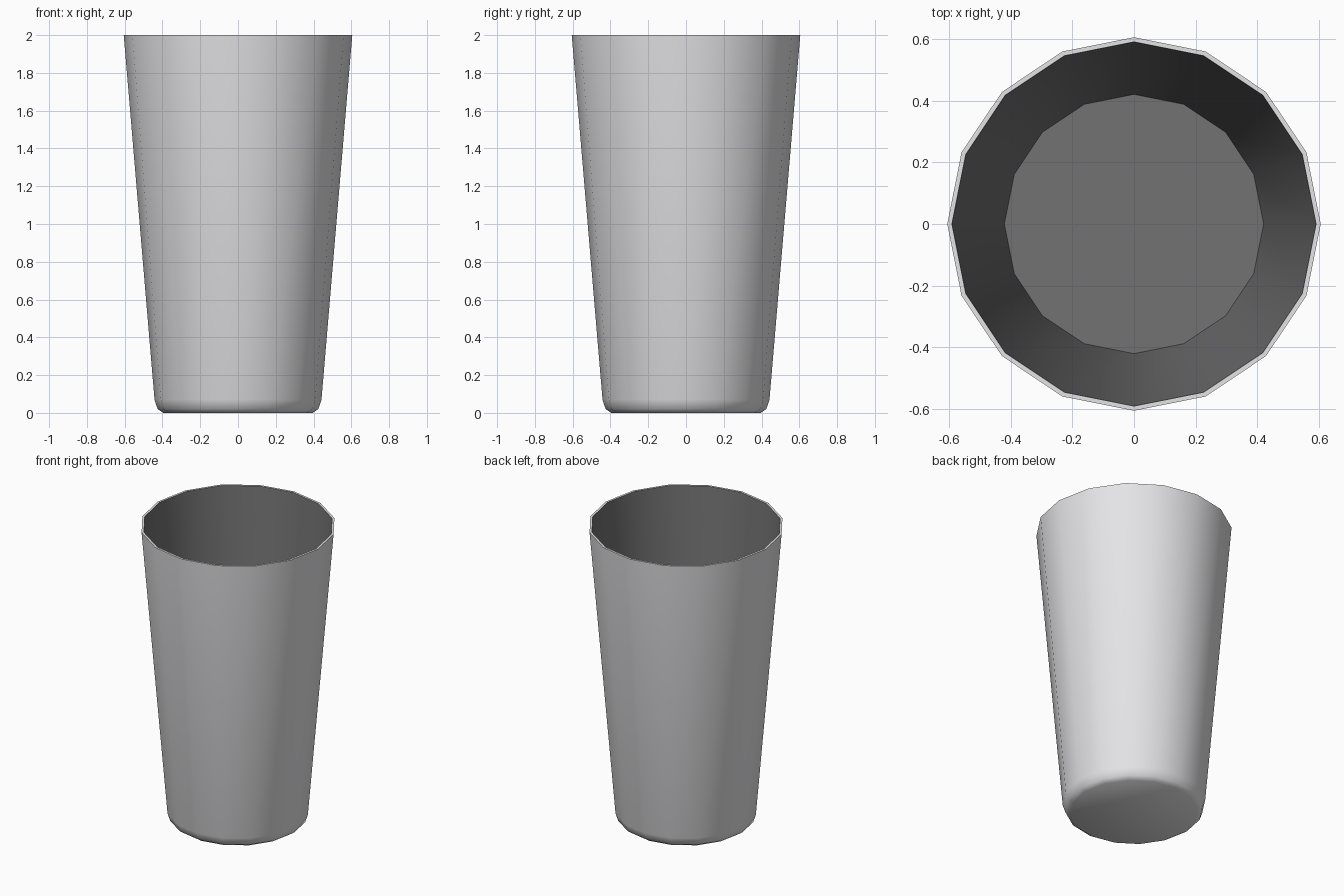
import bpy, bmesh, math

cube = bpy.data.objects.get("Cube")
if cube:
    bpy.data.objects.remove(cube, do_unlink=True)

SIDES = 16


def make_material(name, color):
    mat = bpy.data.materials.new(name)
    mat.use_nodes = True
    mat.diffuse_color = color
    mat.node_tree.nodes["Principled BSDF"].inputs["Base Color"].default_value = color
    return mat


def ring(bm, radius, z):
    steps = [2 * math.pi * i / SIDES for i in range(SIDES)]
    return [bm.verts.new((radius * math.cos(a), radius * math.sin(a), z)) for a in steps]


shell_grey = make_material("light grey shell", (0.8, 0.8, 0.82, 1))
inside_grey = make_material("dark grey inside", (0.17, 0.17, 0.175, 1))

# Profile from the underside, up the outer wall, over the rim and down inside
profile = [(0.395, 0), (0.425, 0.02), (0.442, 0.07),
           (0.605, 2), (0.59, 2), (0.42, 0.05)]
RIM_BAND = 3

bm = bmesh.new()
rings = [ring(bm, r, z) for r, z in profile]
for band, (low, high) in enumerate(zip(rings, rings[1:])):
    for i in range(SIDES):
        j = (i + 1) % SIDES
        face = bm.faces.new((low[i], low[j], high[j], high[i]))
        face.material_index = 1 if band > RIM_BAND else 0

# Underside and inner floor
bm.faces.new(rings[0][::-1])
floor = bm.faces.new(rings[-1])
floor.material_index = 1

mesh = bpy.data.meshes.new("cup")
bm.to_mesh(mesh)
bm.free()
mesh.materials.append(shell_grey)
mesh.materials.append(inside_grey)

cup = bpy.data.objects.new("cup", mesh)
bpy.context.collection.objects.link(cup)

# Smooth walls and rounded foot, crisp rim and floor edge
bpy.ops.object.select_all(action="DESELECT")
cup.select_set(True)
bpy.context.view_layer.objects.active = cup
bpy.ops.object.shade_smooth_by_angle(angle=math.radians(60))
